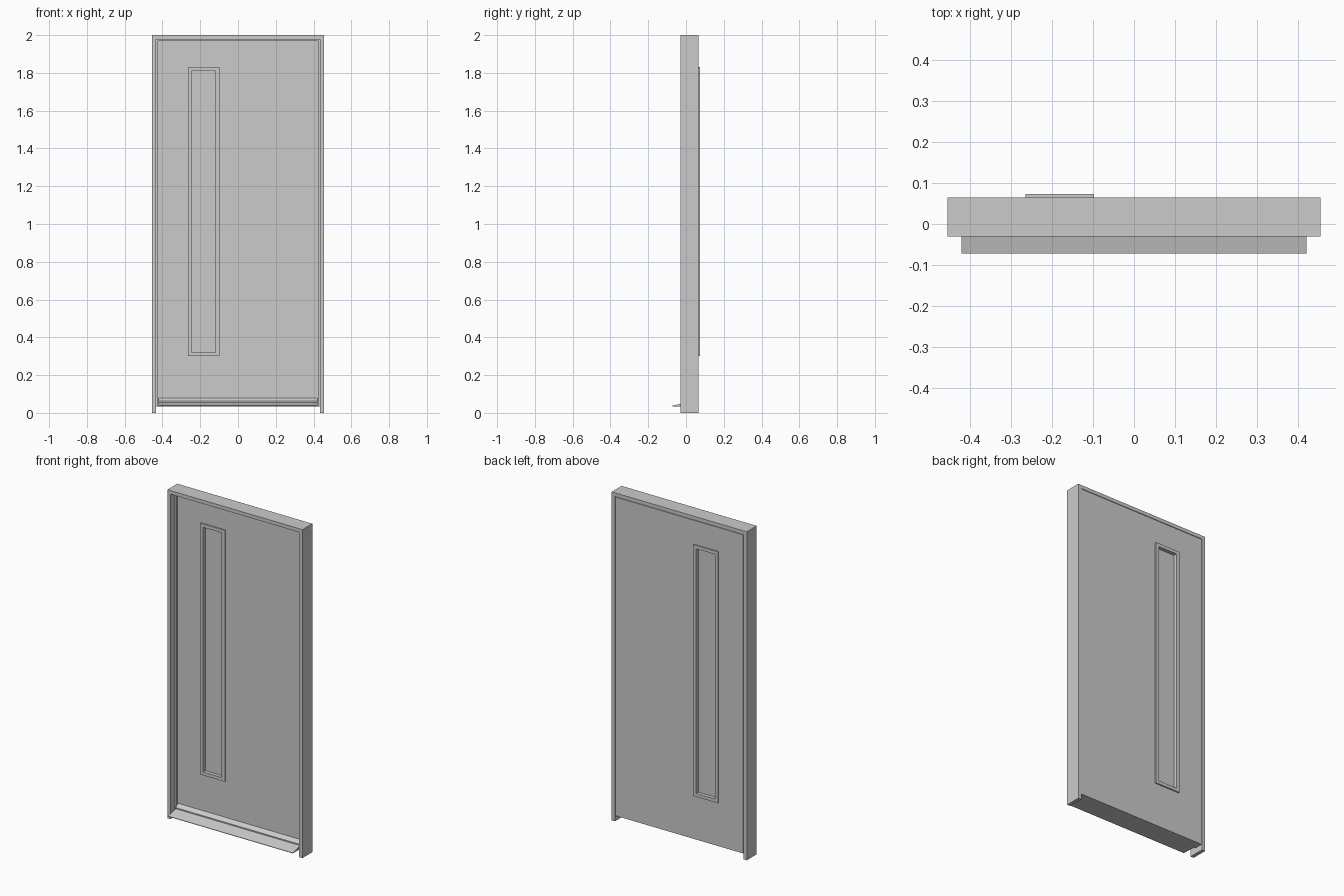
import bpy, bmesh

if "Cube" in bpy.data.objects:
    bpy.data.objects.remove(bpy.data.objects["Cube"])


def finish(name, bm):
    bmesh.ops.recalc_face_normals(bm, faces=bm.faces)
    me = bpy.data.meshes.new(name)
    bm.to_mesh(me)
    bm.free()
    ob = bpy.data.objects.new(name, me)
    bpy.context.collection.objects.link(ob)
    return ob


def prism(name, outline, to_a, to_b):
    """Closed solid between two placements of the same 2D outline."""
    bm = bmesh.new()
    a = [bm.verts.new(to_a(p)) for p in outline]
    b = [bm.verts.new(to_b(p)) for p in outline]
    bm.faces.new(a)
    bm.faces.new(b)
    n = len(a)
    for i in range(n):
        j = (i + 1) % n
        bm.faces.new((a[i], a[j], b[j], b[i]))
    return finish(name, bm)


def slab(name, outline, y0, y1):
    """XZ outline extruded along y."""
    return prism(name, outline, lambda p: (p[0], y0, p[1]), lambda p: (p[0], y1, p[1]))


def rect(x0, x1, z0, z1):
    return [(x0, z0), (x1, z0), (x1, z1), (x0, z1)]


def arch(w, top, bottom, t):
    """Upside-down U outline: two jambs and a head of thickness t."""
    i = w - t
    return [(-w, bottom), (-w, top), (w, top), (w, bottom),
            (i, bottom), (i, top - t), (-i, top - t), (-i, bottom)]


def ring(name, outer, inner, y0, y1):
    """Rectangular panel with a rectangular opening."""
    bm = bmesh.new()
    loops = [[bm.verts.new((x, y, z)) for x, z in r]
             for r, y in ((outer, y0), (outer, y1), (inner, y1), (inner, y0))]
    for k in range(4):
        a, b = loops[k], loops[(k + 1) % 4]
        for i in range(4):
            j = (i + 1) % 4
            bm.faces.new((a[i], a[j], b[j], b[i]))
    return finish(name, bm)


LEAF_FRONT, BACK = 0.022, 0.065
opening = rect(-0.245, -0.12, 0.32, 1.81)
trim = rect(-0.265, -0.098, 0.30, 1.83)

# Outer frame and the thin stop inside it
slab("door_frame", arch(0.455, 2.0, 0.0, 0.022), -0.03, BACK)
slab("door_stop", arch(0.433, 1.978, 0.035, 0.009), 0.012, LEAF_FRONT)

# Door leaf with window opening
ring("door_leaf", rect(-0.431, 0.431, 0.035, 1.975), opening, LEAF_FRONT, BACK)

# Window trims on both faces and the pane
ring("window_trim_front", trim, opening, LEAF_FRONT - 0.008, LEAF_FRONT)
ring("window_trim_back", trim, opening, BACK, BACK + 0.008)
slab("window_pane", opening, 0.036, 0.051)

# Sloped weather bar along the bottom
bar = [(-0.072, 0.035), (-0.072, 0.038), (0.0, 0.055), (0.0, 0.062),
       (LEAF_FRONT, 0.08), (LEAF_FRONT, 0.035)]
prism("weather_bar", bar, lambda p: (-0.42, *p), lambda p: (0.42, *p))
